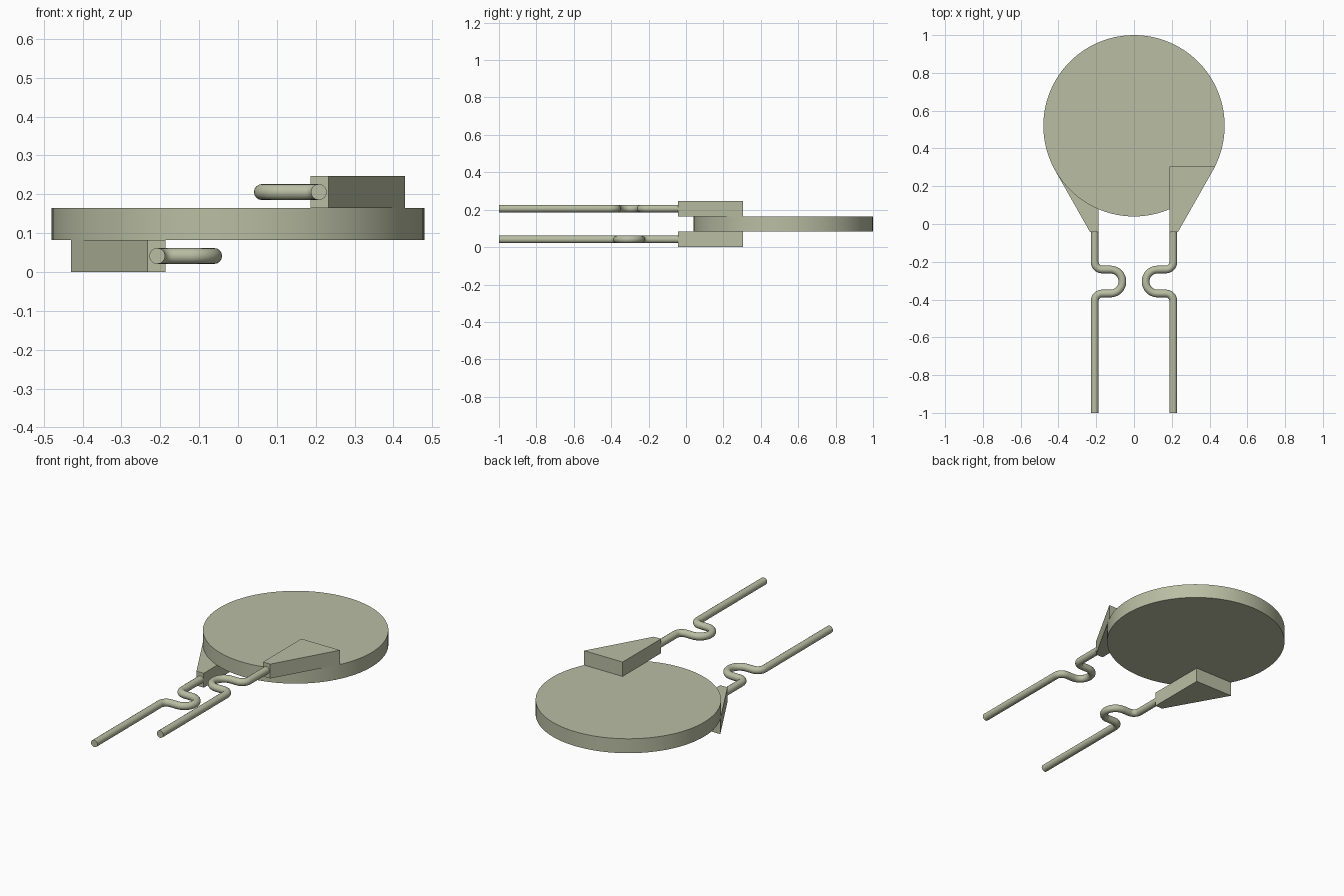
import bpy, bmesh, math

cube = bpy.data.objects.get("Cube")
if cube:
    bpy.data.objects.remove(cube, do_unlink=True)

# Single material
COLOUR = (0.49, 0.515, 0.367, 1)
mat = bpy.data.materials.new("pale olive")
mat.use_nodes = True
mat.diffuse_color = COLOUR
mat.node_tree.nodes["Principled BSDF"].inputs["Base Color"].default_value = COLOUR

THICK = 0.0823          # thickness of each of the three layers
WIRE_R = 0.0205


def smooth(ob):
    bpy.ops.object.select_all(action='DESELECT')
    ob.select_set(True)
    bpy.context.view_layer.objects.active = ob
    bpy.ops.object.shade_smooth_by_angle(angle=math.radians(35))


def prism(name, outline, z0, z1):
    """Extrude a flat outline from z0 to z1."""
    bm = bmesh.new()
    face = bm.faces.new([bm.verts.new((x, y, z0)) for x, y in outline])
    ext = bmesh.ops.extrude_face_region(bm, geom=[face])
    top = [v for v in ext["geom"] if isinstance(v, bmesh.types.BMVert)]
    bmesh.ops.translate(bm, verts=top, vec=(0, 0, z1 - z0))
    bmesh.ops.recalc_face_normals(bm, faces=bm.faces)
    me = bpy.data.meshes.new(name)
    bm.to_mesh(me)
    bm.free()
    me.materials.append(mat)
    ob = bpy.data.objects.new(name, me)
    bpy.context.collection.objects.link(ob)
    return ob


def arc(cx, cy, r, a0, a1, n):
    """Points along an arc, angles in degrees."""
    angles = [math.radians(a0 + (a1 - a0) * i / n) for i in range(n + 1)]
    return [(cx + r * math.cos(a), cy + r * math.sin(a)) for a in angles]


def wire(name, path, z):
    """Round wire with capped ends along a planar path."""
    cu = bpy.data.curves.new(name, 'CURVE')
    cu.dimensions = '3D'
    cu.bevel_depth = WIRE_R
    cu.bevel_resolution = 6
    cu.use_fill_caps = True
    sp = cu.splines.new('POLY')
    sp.points.add(len(path) - 1)
    for p, (x, y) in zip(sp.points, path):
        p.co = (x, y, z, 1)
    cu.materials.append(mat)
    ob = bpy.data.objects.new(name, cu)
    bpy.context.collection.objects.link(ob)
    bpy.ops.object.select_all(action='DESELECT')
    ob.select_set(True)
    bpy.context.view_layer.objects.active = ob
    bpy.ops.object.convert(target='MESH')
    smooth(bpy.context.view_layer.objects.active)


# Round disc body
disc = prism("disc_body", arc(0, 0.52, 0.48, 0, 360, 96)[:-1], THICK, 2 * THICK)
smooth(disc)

# Tapered solder tab outline and kinked lead path, for the +x side
tab = [(0.187, -0.042), (0.233, -0.042), (0.43, 0.305), (0.187, 0.305)]
lead = ([(0.208, -0.03)]
        + arc(0.168, -0.201, 0.04, 0, -90, 8)
        + arc(0.125, -0.3045, 0.0635, 90, 270, 20)
        + arc(0.168, -0.408, 0.04, 90, 0, 8)
        + [(0.208, -1.0)])

# Left tab and lead sit above the disc, the right ones below
for side, sx, z0 in (("left", 1, 2 * THICK), ("right", -1, 0.0)):
    prism(side + "_tab", [(sx * x, y) for x, y in tab], z0, z0 + THICK)
    wire(side + "_lead", [(sx * x, y) for x, y in lead], z0 + THICK / 2)
